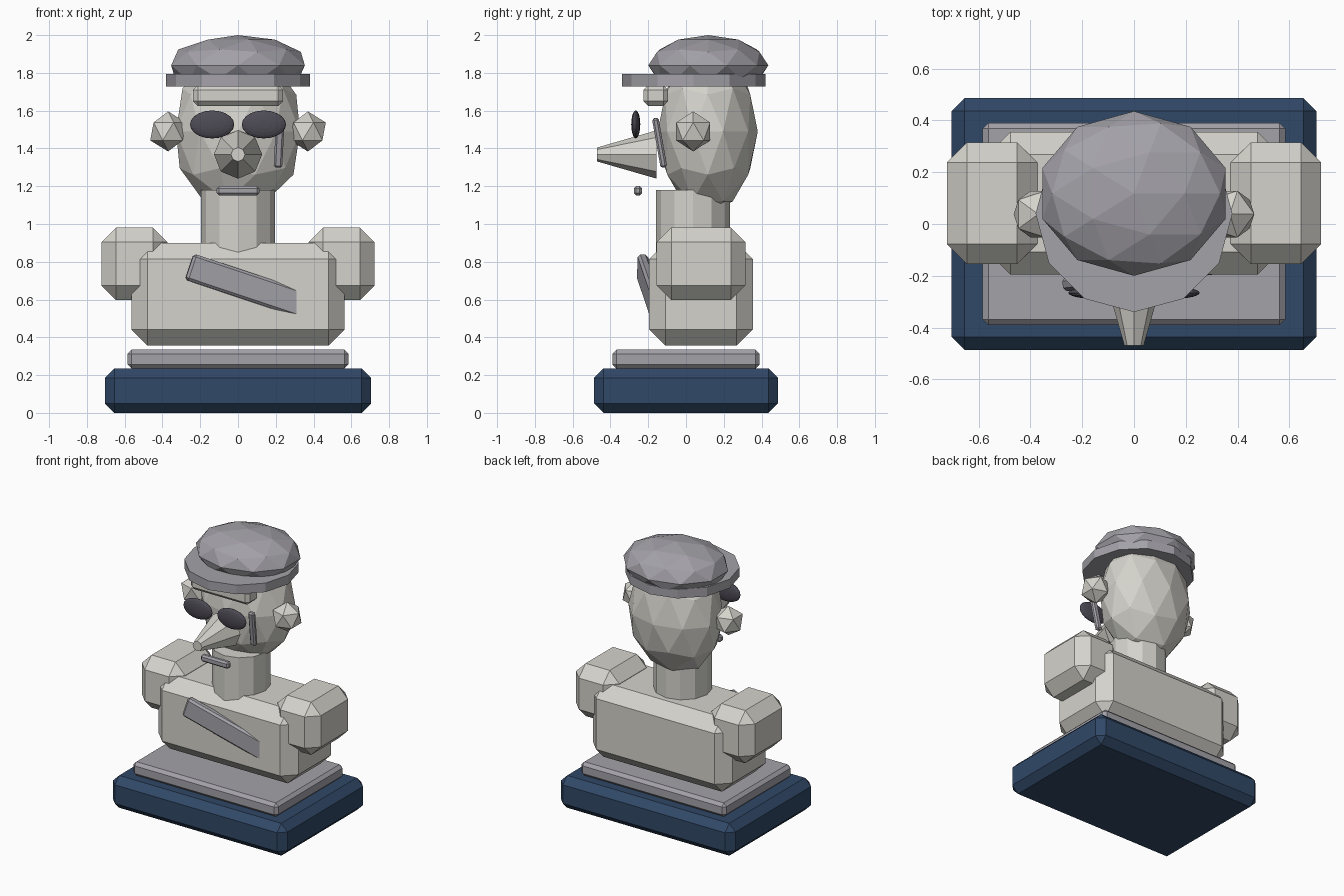
import bpy, bmesh, math
from mathutils import Matrix, Vector, Euler

if "Cube" in bpy.data.objects:
    bpy.data.objects.remove(bpy.data.objects["Cube"])


def material(name, rgb):
    m = bpy.data.materials.new(name)
    m.diffuse_color = (*rgb, 1)
    m.use_nodes = True
    m.node_tree.nodes["Principled BSDF"].inputs["Base Color"].default_value = m.diffuse_color
    return m


STONE = material("pale stone", (0.66, 0.65, 0.60))
GREY = material("mid grey", (0.37, 0.36, 0.395))
DARK = material("dark grey", (0.075, 0.07, 0.09))
NAVY = material("navy blue", (0.030, 0.065, 0.135))


def finish(name, bm, mat, loc, rot=(0, 0, 0)):
    bmesh.ops.recalc_face_normals(bm, faces=bm.faces)
    me = bpy.data.meshes.new(name)
    bm.to_mesh(me)
    bm.free()
    me.materials.append(mat)
    ob = bpy.data.objects.new(name, me)
    ob.location, ob.rotation_euler = loc, rot
    bpy.context.collection.objects.link(ob)
    return ob


def box(name, mat, loc, size, bevel, rot=(0, 0, 0)):
    """Box with chamfered edges."""
    bm = bmesh.new()
    bmesh.ops.create_cube(bm, size=1, matrix=Matrix.Diagonal((*size, 1)))
    bmesh.ops.bevel(bm, geom=bm.edges[:], offset=bevel, segments=1,
                    affect='EDGES', profile=0.5)
    return finish(name, bm, mat, loc, rot)


def ball(name, mat, loc, radii, subdiv):
    """Faceted ellipsoid."""
    bm = bmesh.new()
    bmesh.ops.create_icosphere(bm, subdivisions=subdiv, radius=1,
                               matrix=Matrix.Diagonal((*radii, 1)))
    return finish(name, bm, mat, loc)


def cone(name, mat, loc, r1, r2, depth, sides, rot=(0, 0, 0)):
    bm = bmesh.new()
    bmesh.ops.create_cone(bm, cap_ends=True, segments=sides,
                          radius1=r1, radius2=r2, depth=depth)
    return finish(name, bm, mat, loc, rot)


# Pedestal
box("base", NAVY, (0, 0, 0.118), (1.41, 0.972, 0.236), 0.05)
box("plinth", GREY, (0, 0, 0.285), (1.17, 0.78, 0.10), 0.022)

# Body
box("torso", STONE, (0, 0.08, 0.628), (1.13, 0.55, 0.545), 0.087)
for side, s in (("left", -1), ("right", 1)):
    box(side + "_shoulder", STONE, (s * 0.548, 0.08, 0.789),
        (0.35, 0.47, 0.385), 0.078)
cone("neck", STONE, (0, 0.037, 1.0), 0.195, 0.195, 0.36, 12)

# Sash: left end stands proud, right end sinks into the chest
sash_rot = Euler((0, math.radians(18.4), math.radians(6.5)), 'XYZ')
sash_mid = Vector((-0.257, -0.232, 0.774)) + sash_rot.to_matrix() @ Vector((0.33, 0, 0))
box("sash", GREY, sash_mid, (0.66, 0.055, 0.145), 0.014, sash_rot)

# Head and ears
ball("head", STONE, (0, 0.115, 1.49), (0.345, 0.265, 0.435), 2)
for side, s in (("left", -1), ("right", 1)):
    ball(side + "_ear", STONE, (s * 0.37, 0.038, 1.49), (0.106,) * 3, 1)

# Face
box("brow", STONE, (0, -0.16, 1.68), (0.476, 0.13, 0.11), 0.025)
cone("nose", STONE, (0, -0.3125, 1.368), 0.128, 0.037, 0.315, 8,
     (math.radians(90), 0, 0))
box("mouth", GREY, (0, -0.255, 1.176), (0.225, 0.042, 0.05), 0.012)
box("cheek_bar", GREY, (0.218, -0.14, 1.43), (0.045, 0.035, 0.265), 0.01,
    (math.radians(10), math.radians(3), 0))
for side, s in (("left", -1), ("right", 1)):
    bm = bmesh.new()
    bmesh.ops.create_uvsphere(bm, u_segments=20, v_segments=10, radius=1)
    bmesh.ops.rotate(bm, verts=bm.verts, cent=(0, 0, 0),
                     matrix=Matrix.Rotation(math.radians(90), 3, 'X'))
    bmesh.ops.scale(bm, verts=bm.verts, vec=(0.117, 0.024, 0.074))
    finish(side + "_eye", bm, DARK, (s * 0.137, -0.266, 1.527))

# Cap
cone("cap_brim", GREY, (0, 0.04, 1.762), 0.38, 0.38, 0.066, 12)
ball("cap_crown", GREY, (0, 0.118, 1.84), (0.372, 0.318, 0.16), 2)
